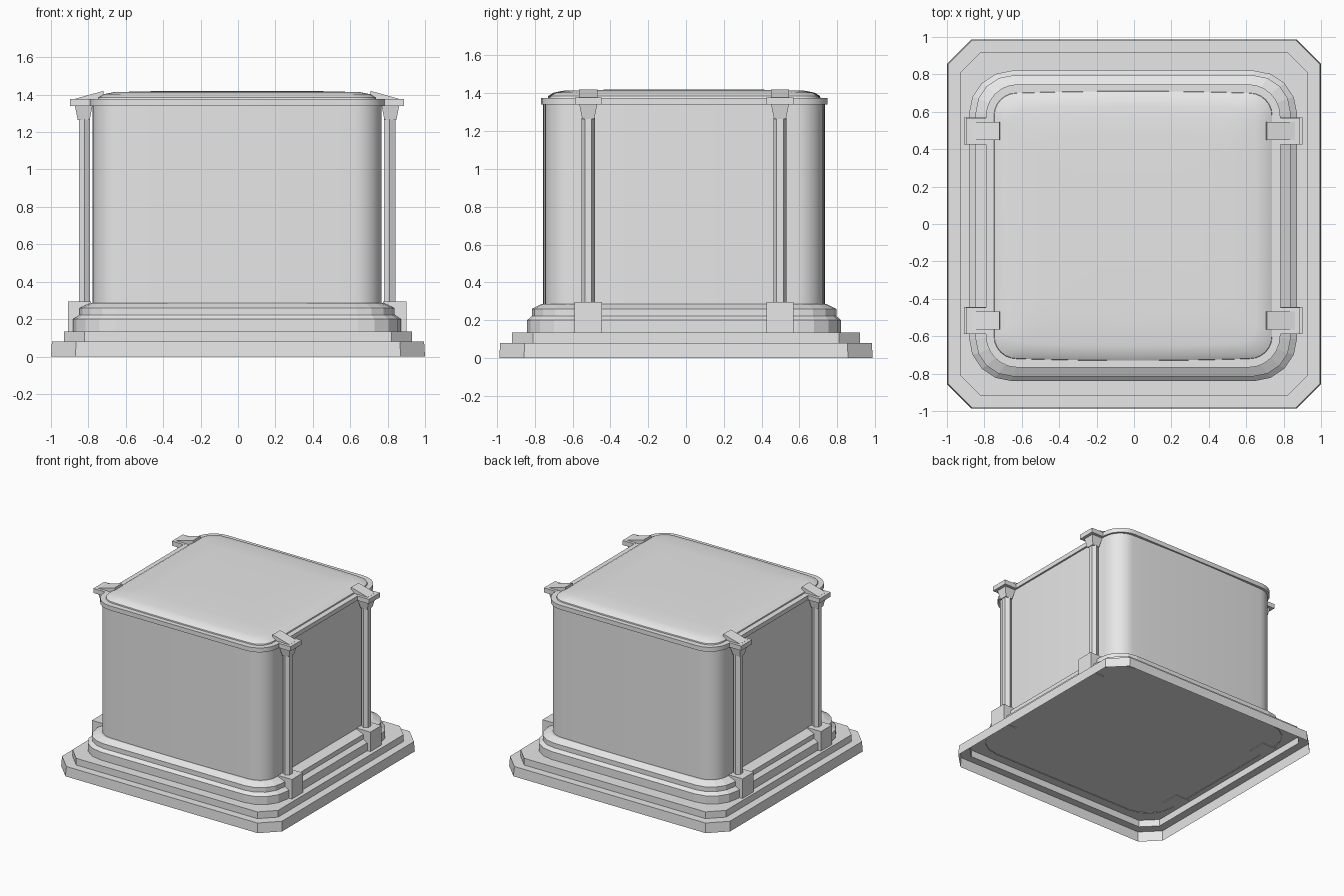
import bpy, bmesh, math
from mathutils import Matrix

cube = bpy.data.objects.get("Cube")
if cube:
    bpy.data.objects.remove(cube, do_unlink=True)

stone = bpy.data.materials.new("pale_grey_stone")
stone.use_nodes = True
stone.diffuse_color = (0.8, 0.8, 0.8, 1)
stone.node_tree.nodes["Principled BSDF"].inputs["Base Color"].default_value = (0.8, 0.8, 0.8, 1)

OX, OY = -0.005, -0.01      # the upper parts sit slightly off the plinth centre


def finish(name, bm, smooth=True, offset=True):
    bmesh.ops.recalc_face_normals(bm, faces=bm.faces)
    if offset:
        bmesh.ops.translate(bm, vec=(OX, OY, 0), verts=bm.verts)
    mesh = bpy.data.meshes.new(name)
    bm.to_mesh(mesh)
    bm.free()
    mesh.materials.append(stone)
    if smooth:
        mesh.polygons.foreach_set("use_smooth", [True] * len(mesh.polygons))
        mesh.set_sharp_from_angle(angle=math.radians(30))
    obj = bpy.data.objects.new(name, mesh)
    bpy.context.collection.objects.link(obj)
    return obj


def outline(hx, hy, r, seg, bulge=0.0):
    """Rectangle with rounded (seg > 1) or chamfered (seg = 1) corners."""
    pts = []
    corners = [(1, 1), (-1, 1), (-1, -1), (1, -1)]
    for q, (sx, sy) in enumerate(corners):
        for i in range(seg + 1):
            a = math.pi / 2 * (q + i / seg)
            pts.append((sx * (hx - r) + r * math.cos(a), sy * (hy - r) + r * math.sin(a)))
        if bulge and q in (0, 2):       # bowed front and back
            for i in range(1, 10):
                t = i / 5 - 1
                pts.append((-sx * t * (hx - r), sy * (hy + bulge * (1 - t * t))))
    return pts


def loft(name, rings, seg, bulge=0.0, bottom=False, smooth=True, offset=True):
    """Skin rings of (half x, half y, corner radius, z) and cap the top."""
    bm = bmesh.new()
    loops = [[bm.verts.new((x, y, z)) for x, y in outline(hx, hy, r, seg, bulge)]
             for hx, hy, r, z in rings]
    for a, b in zip(loops, loops[1:]):
        for i in range(len(a)):
            j = (i + 1) % len(a)
            bm.faces.new((a[i], a[j], b[j], b[i]))
    bm.faces.new(loops[-1])
    if bottom:
        bm.faces.new(loops[0][::-1])
    return finish(name, bm, smooth, offset)


def prism(name, profile, y, half):
    """Extrude an x-z profile along y."""
    bm = bmesh.new()
    face = bm.faces.new([bm.verts.new((x, y - half, z)) for x, z in profile])
    ext = bmesh.ops.extrude_face_region(bm, geom=[face])
    bmesh.ops.translate(bm, vec=(0, 2 * half, 0),
                        verts=[v for v in ext["geom"] if isinstance(v, bmesh.types.BMVert)])
    return finish(name, bm, smooth=False)


def cone(name, x, y, z0, z1, r0, r1, sides, turn=0.0):
    bm = bmesh.new()
    bmesh.ops.create_cone(bm, cap_ends=True, segments=sides, radius1=r0, radius2=r1,
                          depth=z1 - z0,
                          matrix=Matrix.Translation((x, y, (z0 + z1) / 2)) @ Matrix.Rotation(turn, 4, "Z"))
    return finish(name, bm, smooth=False)


# Stepped plinth, open underneath
loft("plinth", [(1.0, 0.987, 0.13, 0), (0.995, 0.983, 0.13, 0.08),
                (0.93, 0.92, 0.11, 0.08), (0.93, 0.92, 0.11, 0.135)],
     seg=1, smooth=False, offset=False)

# Moulded rounded base
loft("base_moulding", [(0.877, 0.83, 0.23, 0.13), (0.877, 0.83, 0.23, 0.2),
                       (0.842, 0.805, 0.2, 0.222), (0.842, 0.805, 0.2, 0.26),
                       (0.785, 0.755, 0.16, 0.285)], seg=4, smooth=False)

# Main body
loft("body", [(0.773, 0.735, 0.15, 0.27), (0.773, 0.735, 0.15, 1.35)], seg=8, bulge=0.011)

# Cornice band
loft("cornice", [(0.787, 0.757, 0.17, 1.34), (0.787, 0.757, 0.17, 1.376)],
     seg=6, bottom=True)

# Softly domed roof
loft("roof", [(0.745, 0.712, 0.12, 1.37), (0.742, 0.709, 0.12, 1.385),
              (0.71, 0.68, 0.11, 1.403), (0.66, 0.63, 0.1, 1.413),
              (0.5, 0.47, 0.08, 1.418), (0.2, 0.18, 0.05, 1.42)], seg=6, bulge=0.01)

# Four corner columns with foot blocks, capitals and roof brackets
for sx, side in ((1, "left"), (-1, "right")):
    for sy, end in ((1, "back"), (-1, "front")):
        tag = f"{end}_{side}"
        y = sy * 0.507

        def box(x0, x1, z0, z1):
            return [(sx * x0, z0), (sx * x1, z0), (sx * x1, z1), (sx * x0, z1)]

        prism(f"foot_block_{tag}", box(0.78, 0.905, 0.13, 0.295), y, 0.072)
        cone(f"column_{tag}", sx * 0.816, y, 0.29, 1.27, 0.035, 0.035, 6)
        cone(f"capital_{tag}", sx * 0.82, y, 1.265, 1.342, 0.045, 0.067, 4, math.pi / 4)
        prism(f"cap_plate_{tag}", box(0.782, 0.892, 1.34, 1.377), y, 0.071)
        arm = [(0.865, 1.36), (0.865, 1.378), (0.715, 1.42), (0.705, 1.36)]
        prism(f"roof_bracket_{tag}", [(sx * x, z) for x, z in arm], y, 0.048)
